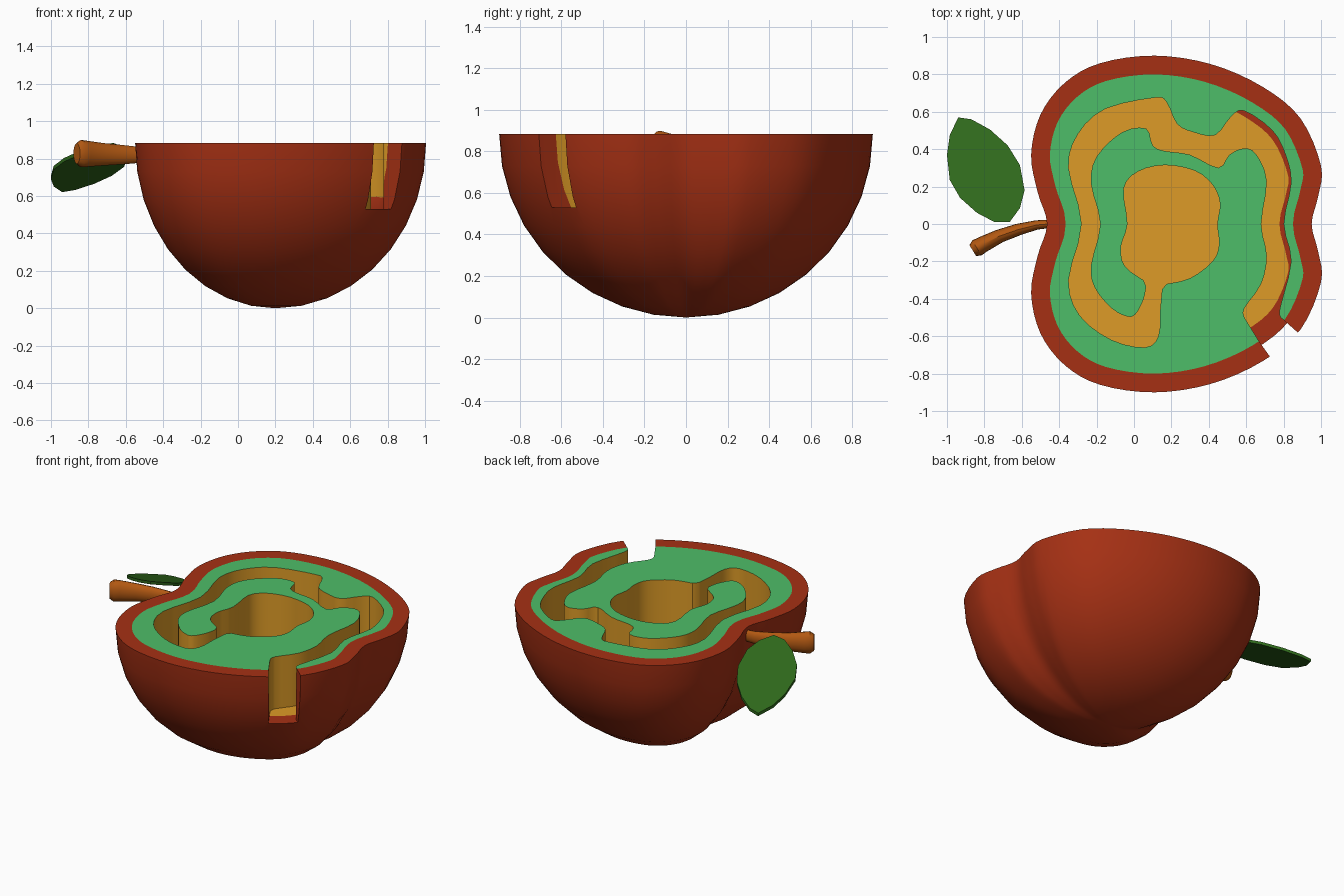
import bpy, bmesh, math
from mathutils import Vector

if "Cube" in bpy.data.objects:
    bpy.data.objects.remove(bpy.data.objects["Cube"])

TOP, CX, FLOOR = 0.883, 0.2, 0.53


def material(name, rgb):
    m = bpy.data.materials.new(name)
    m.diffuse_color = (*rgb, 1)
    m.use_nodes = True
    m.node_tree.nodes["Principled BSDF"].inputs["Base Color"].default_value = m.diffuse_color
    return m


RED = material("skin_red", (0.38, 0.03, 0.007))
GREEN = material("flesh_green", (0.076, 0.515, 0.138))
ORANGE = material("groove_orange", (0.73, 0.33, 0.02))
LEAF = material("leaf_green", (0.028, 0.14, 0.011))
BROWN = material("stem_brown", (0.445, 0.098, 0.006))


def finish(bm, name, mat):
    bmesh.ops.recalc_face_normals(bm, faces=bm.faces[:])
    me = bpy.data.meshes.new(name)
    bm.to_mesh(me)
    bm.free()
    me.materials.append(mat)
    ob = bpy.data.objects.new(name, me)
    bpy.context.collection.objects.link(ob)
    return ob


def smooth(points, closed=False, steps=3):
    """Catmull-Rom curve through 2D points"""
    p = [Vector(q) for q in points]
    n = len(p)
    at = (lambda i: p[i % n]) if closed else (lambda i: p[max(0, min(n - 1, i))])
    out = []
    for i in range(n if closed else n - 1):
        a, b, c, d = (at(i + k) for k in (-1, 0, 1, 2))
        for s in range(steps):
            t = s / steps
            out.append(0.5 * (2 * b + (c - a) * t + (2 * a - 5 * b + 4 * c - d) * t * t
                              + (3 * b - a - 3 * c + d) * t ** 3))
    return out if closed else out + [p[-1]]


def inset(loop, dist):
    out = []
    for i, p in enumerate(loop):
        t = (loop[(i + 1) % len(loop)] - loop[i - 1]).normalized()
        out.append(p + Vector((t.y, -t.x)) * -dist)
    return out


def bridge(bm, a, b):
    for i in range(len(a)):
        j = (i + 1) % len(a)
        bm.faces.new((a[i], a[j], b[j], b[i]))


def bowl(bm, loop, depth, rows=9):
    """Half dome hanging below the cut plane; returns its top ring"""
    rings = []
    for r in range(rows):
        a = math.pi / 2 * r / rows
        s, z = math.cos(a), TOP - depth * math.sin(a)
        rings.append([bm.verts.new((CX + (p.x - CX) * s, p.y * s, z)) for p in loop])
    for a, b in zip(rings, rings[1:]):
        bridge(bm, a, b)
    pole = bm.verts.new((CX, 0, TOP - depth))
    last = rings[-1]
    for i in range(len(last)):
        bm.faces.new((last[i - 1], last[i], pole))
    return rings[0]


def prism(name, points, low, high, mat):
    """Outline extruded between two height functions"""
    bm = bmesh.new()
    a = [bm.verts.new((x, y, low(x, y))) for x, y in points]
    b = [bm.verts.new((x, y, high(x, y))) for x, y in points]
    bridge(bm, a, b)
    bm.faces.new(a)
    bm.faces.new(b)
    return finish(bm, name, mat)


# Fruit outline, mirrored in y, counter-clockwise
half = [(0.985, 0.15), (1.0, 0.31), (0.89, 0.565), (0.685, 0.735), (0.41, 0.855), (0.11, 0.9),
        (-0.18, 0.86), (-0.37, 0.755), (-0.50, 0.585), (-0.55, 0.37), (-0.515, 0.17)]
outline = smooth([(0.95, 0)] + half + [(-0.465, 0)] + [(x, -y) for x, y in half[::-1]], True, 4)
inner = inset(outline, 0.1)

# Skin: thick shell with a flat rim
bm = bmesh.new()
bridge(bm, bowl(bm, outline, TOP), bowl(bm, inner, TOP - 0.1))
skin = finish(bm, "skin", RED)

# Flesh: solid filling of the shell
bm = bmesh.new()
bm.faces.new(bowl(bm, inner, TOP - 0.1))
flesh = finish(bm, "flesh", GREEN)

# Maze groove: outer wall, core wall, inner wall, then the exit notch
outer_wall = [(.785, -.5), (.78, -.45), (.84, -.2), (.80, 0), (.84, .22), (.81, .37), (.74, .5),
              (.59, .605), (.52, .575), (.435, .475), (.32, .49), (.23, .535), (.175, .65),
              (.11, .675), (-.155, .615), (-.3, .48), (-.35, .3), (-.28, 0), (-.35, -.3),
              (-.29, -.49), (-.12, -.62), (.06, -.66), (.13, -.6), (.14, -.46), (.15, -.35)]
core_wall = [(.175, -.32), (.3, -.29), (.42, -.2), (.455, -.11), (.445, 0), (.46, .11),
             (.42, .21), (.325, .285), (.165, .315), (.02, .28), (-.055, .19), (-.035, 0),
             (-.07, -.12), (-.05, -.225), (.05, -.3)]
inner_wall = [(.065, -.335), (.05, -.405), (.01, -.48), (-.035, -.495), (-.12, -.45),
              (-.21, -.34), (-.23, -.22), (-.18, 0), (-.23, .215), (-.2, .36), (-.065, .49),
              (.065, .51), (.10, .42), (.165, .39), (.3, .37), (.45, .30), (.51, .37),
              (.59, .405), (.655, .37), (.71, .23), (.68, 0), (.71, -.17), (.68, -.32),
              (.59, -.45), (.59, -.5)]
path = smooth(outer_wall) + smooth(core_wall) + smooth(inner_wall)
path += [Vector((.67, -.63)), Vector((.82, -.84)), Vector((1.0, -.69))]
cutter = prism("groove_cutter", path, lambda x, y: FLOOR, lambda x, y: 1.1, ORANGE)
cutter.hide_render = True
cutter.hide_set(True)

for ob, mode in ((skin, 'INDEX'), (flesh, 'TRANSFER')):
    mod = ob.modifiers.new("groove", 'BOOLEAN')
    mod.operation, mod.solver, mod.object = 'DIFFERENCE', 'EXACT', cutter
    mod.material_mode = mode
    bpy.context.view_layer.objects.active = ob
    bpy.ops.object.modifier_apply(modifier=mod.name)
bpy.data.objects.remove(cutter)

# Stem: oval sections along a bent path (x, y, z, half width, half height)
bm = bmesh.new()
rings = []
for x, y, z, w, h in [(-.40, .005, .82, .02, .035), (-.52, -.005, .82, .025, .042),
                      (-.62, -.03, .821, .032, .052), (-.72, -.065, .823, .037, .06),
                      (-.81, -.11, .826, .044, .07), (-.84, -.128, .827, .047, .073),
                      (-.862, -.142, .827, .034, .055)]:
    k = min(1, max(0, (-.42 - x) / .3)) * 0.55
    side = Vector((-math.sin(k), math.cos(k), 0))
    rings.append([bm.verts.new(Vector((x, y, z)) + side * w * math.cos(t) + Vector((0, 0, h * math.sin(t))))
                  for t in (math.tau * i / 16 for i in range(16))])
for a, b in zip(rings, rings[1:]):
    bridge(bm, a, b)
bm.faces.new(rings[0])
bm.faces.new(rings[-1])
stem = finish(bm, "stem", BROWN)

# Leaf: thin tilted blade
blade = [(-.745, .01), (-.665, .01), (-.61, .085), (-.585, .18), (-.61, .315), (-.675, .42),
         (-.77, .505), (-.87, .56), (-.94, .57), (-.985, .475), (-1.0, .37), (-.985, .235),
         (-.93, .14), (-.84, .06)]
tilt = lambda x, y: 0.955 + 0.117 * x - 0.376 * y
leaf = prism("leaf", blade, lambda x, y: tilt(x, y) - 0.01, lambda x, y: tilt(x, y) + 0.01, LEAF)

for ob in (skin, flesh, stem, leaf):
    bpy.ops.object.select_all(action='DESELECT')
    ob.select_set(True)
    bpy.context.view_layer.objects.active = ob
    bpy.ops.object.shade_smooth_by_angle(angle=math.radians(35))
